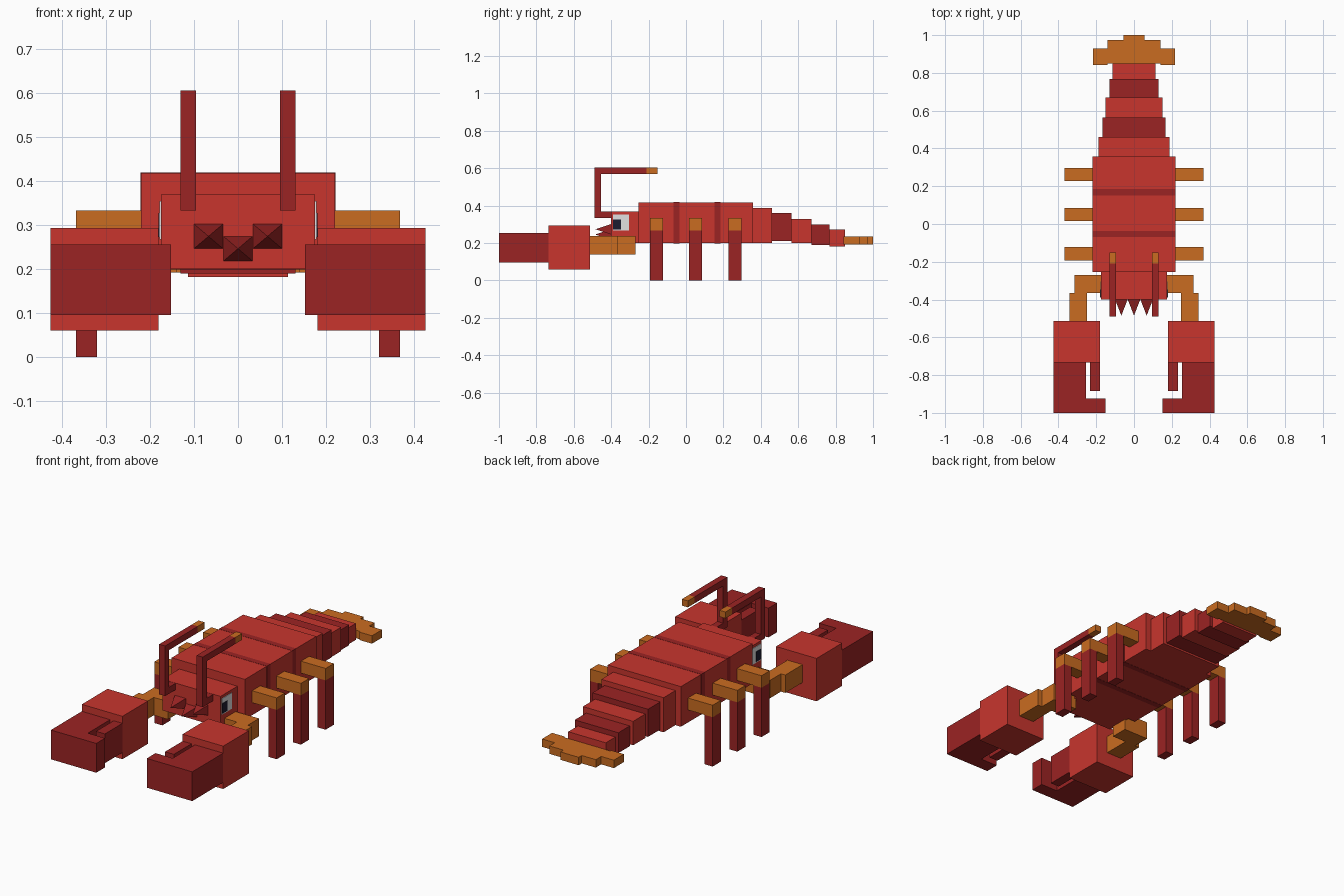
import bpy
import bmesh

cube = bpy.data.objects.get("Cube")
if cube:
    bpy.data.objects.remove(cube, do_unlink=True)


def material(name, color):
    m = bpy.data.materials.new(name)
    m.use_nodes = True
    m.diffuse_color = (*color, 1)
    m.node_tree.nodes["Principled BSDF"].inputs["Base Color"].default_value = (*color, 1)
    return m


RED = material("shell red", (0.58, 0.036, 0.027))
DARK = material("dark red", (0.33, 0.017, 0.017))
ORANGE = material("orange", (0.59, 0.15, 0.015))
WHITE = material("eye white", (0.75, 0.75, 0.75))
BLACK = material("pupil black", (0.012, 0.012, 0.03))


def finish(name, bm, mat):
    bmesh.ops.recalc_face_normals(bm, faces=bm.faces)
    mesh = bpy.data.meshes.new(name)
    bm.to_mesh(mesh)
    bm.free()
    mesh.materials.append(mat)
    obj = bpy.data.objects.new(name, mesh)
    bpy.context.collection.objects.link(obj)
    return obj


def box(name, mat, x, y, z):
    """Box spanning the given (low, high) range on each axis."""
    bm = bmesh.new()
    bmesh.ops.create_cube(bm, size=1)
    for v in bm.verts:
        v.co = [a + (b - a) * (c + 0.5) for (a, b), c in zip((x, y, z), v.co)]
    return finish(name, bm, mat)


def centred(name, mat, half, y, z):
    return box(name, mat, (-half, half), y, z)


def pair(name, mat, x, y, z):
    box("left_" + name, mat, x, y, z)
    box("right_" + name, mat, (-x[1], -x[0]), y, z)


def spike(name, x, z):
    """Square pyramid pointing forward from the face."""
    r, base, tip = 0.033, -0.40, -0.485
    bm = bmesh.new()
    ring = [bm.verts.new((x + r * i, base, z + 0.028 * k))
            for i, k in ((-1, -1), (1, -1), (1, 1), (-1, 1))]
    apex = bm.verts.new((x, tip, z))
    bm.faces.new(ring)
    for i in range(4):
        bm.faces.new((ring[i], ring[(i + 1) % 4], apex))
    finish(name, bm, DARK)


# Shell with two dark bands
centred("shell", RED, 0.22, (-0.255, 0.358), (0.2, 0.418))
for name, y in (("front", -0.052), ("rear", 0.168)):
    centred(name + "_shell_band", DARK, 0.221, (y - 0.016, y + 0.016), (0.199, 0.419))

# Tapering tail: half width, rear end, bottom, top
start = 0.358
tail = [(0.187, 0.46, 0.2, 0.388), (0.167, 0.565, 0.21, 0.36),
        (0.151, 0.67, 0.2, 0.33), (0.131, 0.768, 0.19, 0.30),
        (0.113, 0.85, 0.182, 0.272)]
for i, (half, end, low, high) in enumerate(tail):
    centred(f"tail_segment_{i + 1}", DARK if i % 2 else RED, half, (start, end), (low, high))
    start = end

# Stepped tail fan
FAN_Z = (0.192, 0.235)
centred("fan_centre", ORANGE, 0.055, (0.85, 1.0), FAN_Z)
pair("fan_middle", ORANGE, (0.055, 0.14), (0.85, 0.974), FAN_Z)
pair("fan_outer", ORANGE, (0.14, 0.216), (0.842, 0.928), FAN_Z)

# Head, eyes and mouth spikes
centred("head", RED, 0.175, (-0.40, -0.255), (0.2, 0.369))
pair("eye", WHITE, (0.174, 0.178), (-0.39, -0.305), (0.267, 0.354))
pair("pupil", BLACK, (0.177, 0.18), (-0.39, -0.348), (0.272, 0.327))
spike("right_mouth_spike", -0.067, 0.274)
spike("middle_mouth_spike", 0, 0.246)
spike("left_mouth_spike", 0.067, 0.274)

# Antennae
AX = (0.095, 0.131)
pair("antenna_root", DARK, AX, (-0.455, -0.40), (0.333, 0.368))
pair("antenna_stem", DARK, AX, (-0.49, -0.455), (0.333, 0.605))
pair("antenna_rod", DARK, AX, (-0.455, -0.21), (0.57, 0.605))
pair("antenna_tip", ORANGE, AX, (-0.21, -0.152), (0.57, 0.605))

# Walking legs
for name, y in (("front", -0.158), ("middle", 0.05), ("rear", 0.262)):
    span = (y - 0.035, y + 0.035)
    pair(name + "_leg_joint", ORANGE, (0.22, 0.368), span, (0.268, 0.333))
    pair(name + "_leg", DARK, (0.32, 0.368), span, (0, 0.268))

# Arms and pincers
ARM_Z, CLAW_Z = (0.14, 0.237), (0.096, 0.255)
pair("upper_arm", ORANGE, (0.165, 0.315), (-0.366, -0.27), ARM_Z)
pair("forearm", ORANGE, (0.25, 0.341), (-0.515, -0.366), ARM_Z)
pair("hand", RED, (0.181, 0.425), (-0.734, -0.514), (0.06, 0.293))
pair("claw_finger", DARK, (0.255, 0.425), (-1.0, -0.734), CLAW_Z)
pair("claw_hook", DARK, (0.152, 0.255), (-1.0, -0.925), CLAW_Z)
pair("claw_thumb", DARK, (0.181, 0.234), (-0.885, -0.734), CLAW_Z)
